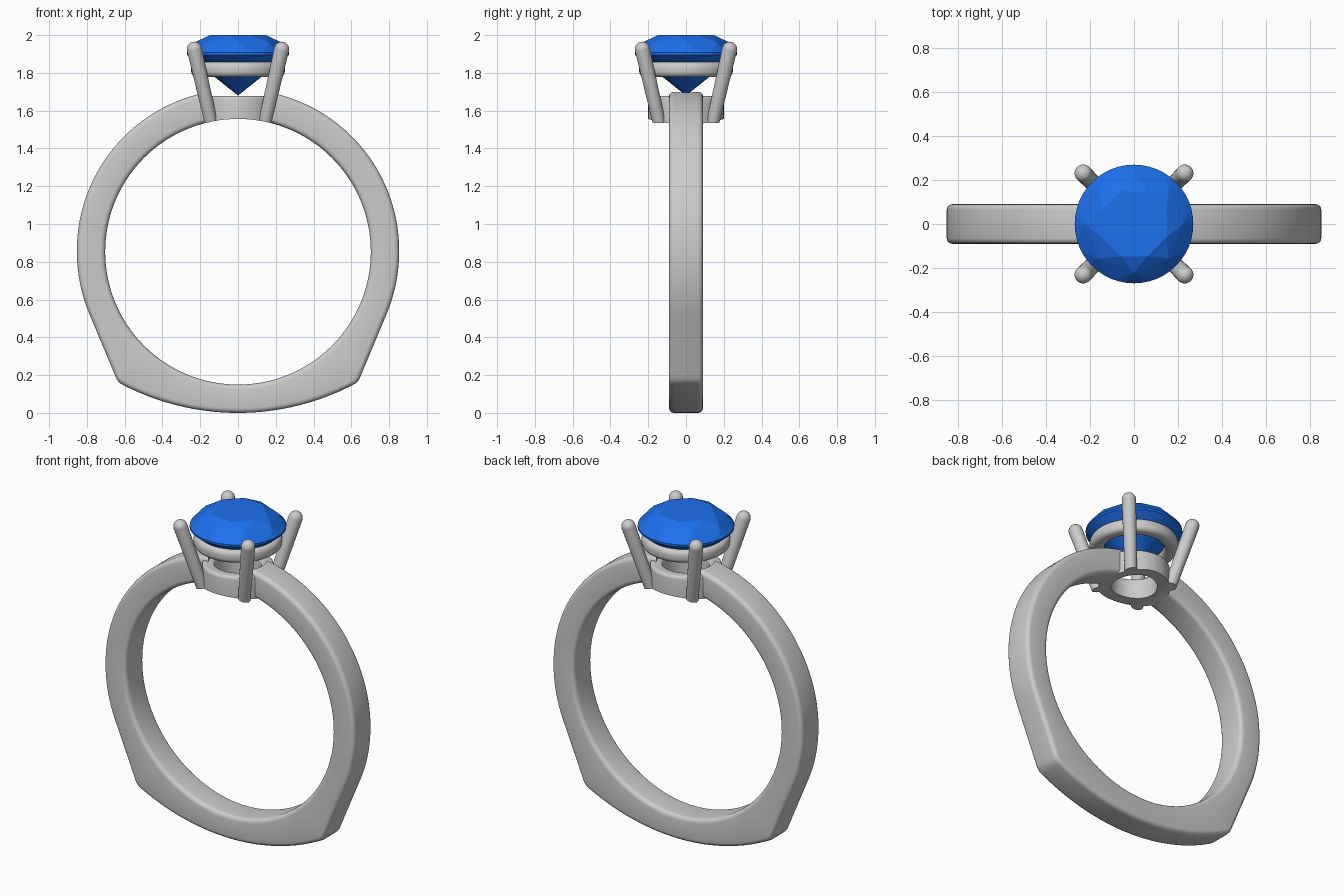
import bpy, bmesh, math
from mathutils import Vector

if "Cube" in bpy.data.objects:
    bpy.data.objects.remove(bpy.data.objects["Cube"])

CZ, FINGER = 0.853, 0.703          # finger hole centre height and radius


def make(name, bm):
    bmesh.ops.recalc_face_normals(bm, faces=bm.faces)
    me = bpy.data.meshes.new(name)
    bm.to_mesh(me)
    bm.free()
    ob = bpy.data.objects.new(name, me)
    bpy.context.collection.objects.link(ob)
    return ob


def activate(ob):
    bpy.ops.object.select_all(action='DESELECT')
    ob.select_set(True)
    bpy.context.view_layer.objects.active = ob


def smooth(ob, angle=35):
    activate(ob)
    bpy.ops.object.shade_smooth_by_angle(angle=math.radians(angle))


def cut(ob, cutter):
    m = ob.modifiers.new("cut", 'BOOLEAN')
    m.operation, m.solver, m.object = 'DIFFERENCE', 'EXACT', cutter
    activate(ob)
    bpy.ops.object.modifier_apply(modifier=m.name)


def loft(name, rings, closed=False):
    """Skin a list of equal closed loops; cap the ends unless closed."""
    bm = bmesh.new()
    vs = [[bm.verts.new(p) for p in r] for r in rings]
    n = len(vs[0])
    for i in range(len(vs) if closed else len(vs) - 1):
        a, b = vs[i], vs[(i + 1) % len(vs)]
        for j in range(n):
            k = (j + 1) % n
            bm.faces.new((a[j], a[k], b[k], b[j]))
    if not closed:
        bm.faces.new(vs[0])
        bm.faces.new(vs[-1])
    return make(name, bm)


def rounded_rect(x0, x1, y0, y1, r, steps=4):
    pts = []
    for cx, cy, a0 in ((x1 - r, y1 - r, 0), (x0 + r, y1 - r, 90),
                       (x0 + r, y0 + r, 180), (x1 - r, y0 + r, 270)):
        for i in range(steps + 1):
            a = math.radians(a0 + 90 * i / steps)
            pts.append((cx + r * math.cos(a), cy + r * math.sin(a)))
    return pts


def revolve(name, profile, n=64):
    rings = []
    for i in range(n):
        a = 2 * math.pi * i / n
        rings.append([(r * math.cos(a), r * math.sin(a), z) for r, z in profile])
    return loft(name, rings, closed=True)


def cylinder(name, r, depth, loc, rot=(0, 0, 0), n=128):
    bpy.ops.mesh.primitive_cylinder_add(vertices=n, radius=r, depth=depth,
                                        location=loc, rotation=rot)
    ob = bpy.context.object
    ob.name = name
    ob.hide_render = True
    return ob


# Band: round on top, straight flanks, shallow curved foot with two corners
def outer_radius(t):
    c, s = abs(math.cos(t)), math.sin(t)
    if s >= 0:
        return 0.853 + 0.007 * s
    phi, tangent = math.asin(s), math.radians(-22.7)
    foot = 0.471 * s + math.sqrt((0.471 * s) ** 2 + 1.324 ** 2 - 0.471 ** 2)
    side = 0.853
    if phi < tangent:
        side = 0.853 / max(math.cos(phi - tangent), 0.2)
    k = 0.012                       # softened corner
    h = max(k - abs(side - foot), 0) / k
    return min(side, foot) - h * h * k / 4


rings = []
for i in range(240):
    t = 2 * math.pi * i / 240
    section = rounded_rect(FINGER, outer_radius(t), -0.09, 0.09, 0.026)
    rings.append([(r * math.cos(t), y, CZ + r * math.sin(t)) for r, y in section])
band = loft("band", rings, closed=True)
well = cylinder("well_cutter", 0.165, 0.6, (0, 0, 1.65), n=64)
cut(band, well)
smooth(band)

# Base collar, trimmed to the finger hole
finger = cylinder("finger_cutter", FINGER, 1, (0, 0, CZ), (math.pi / 2, 0, 0), 240)
collar = revolve("base_collar", rounded_rect(0.13, 0.2, 1.46, 1.678, 0.018))
cut(collar, finger)
smooth(collar)

# Gallery ring below the stone
gallery = revolve("gallery_ring", rounded_rect(0.165, 0.248, 1.778, 1.858, 0.03))
smooth(gallery)

# Four slanted prongs with round tips
for sx in (-1, 1):
    for sy in (-1, 1):
        a = Vector((sx * 0.129, sy * 0.129, 1.48))
        b = Vector((sx * 0.231, sy * 0.231, 1.925))
        d = (b - a).normalized()
        u = d.cross(Vector((0, 0, 1))).normalized()
        v = d.cross(u)
        stations = [(a, 0.034), (b, 0.04)]
        for k in range(1, 7):
            q = math.radians(k * 14)
            stations.append((b + d * 0.04 * math.sin(q), 0.04 * math.cos(q)))
        prong = loft("prong", [[p + r * (u * math.cos(w) + v * math.sin(w))
                                for w in (math.tau * j / 20 for j in range(20))]
                               for p, r in stations])
        cut(prong, finger)
        smooth(prong)

for helper in (well, finger):
    bpy.data.objects.remove(helper)

# Brilliant-cut stone: convex hull of table, crown, girdle, pavilion and culet
bm = bmesh.new()
for r, z, n, off in ((0.16, 2.0, 8, 0.5), (0.222, 1.965, 8, 0), (0.27, 1.908, 48, 0),
                     (0.27, 1.896, 48, 0), (0.066, 1.734, 8, 0.5), (0.0, 1.68, 1, 0)):
    for i in range(n):
        a = math.tau * (i + off) / n
        bm.verts.new((r * math.cos(a), r * math.sin(a), z))
bmesh.ops.convex_hull(bm, input=bm.verts)
bmesh.ops.dissolve_limit(bm, angle_limit=0.01, verts=bm.verts, edges=bm.edges)
stone = make("stone", bm)
blue = bpy.data.materials.new("blue")
blue.diffuse_color = (0.012, 0.16, 0.85, 1)
blue.use_nodes = True
blue.node_tree.nodes["Principled BSDF"].inputs["Base Color"].default_value = blue.diffuse_color
stone.data.materials.append(blue)
